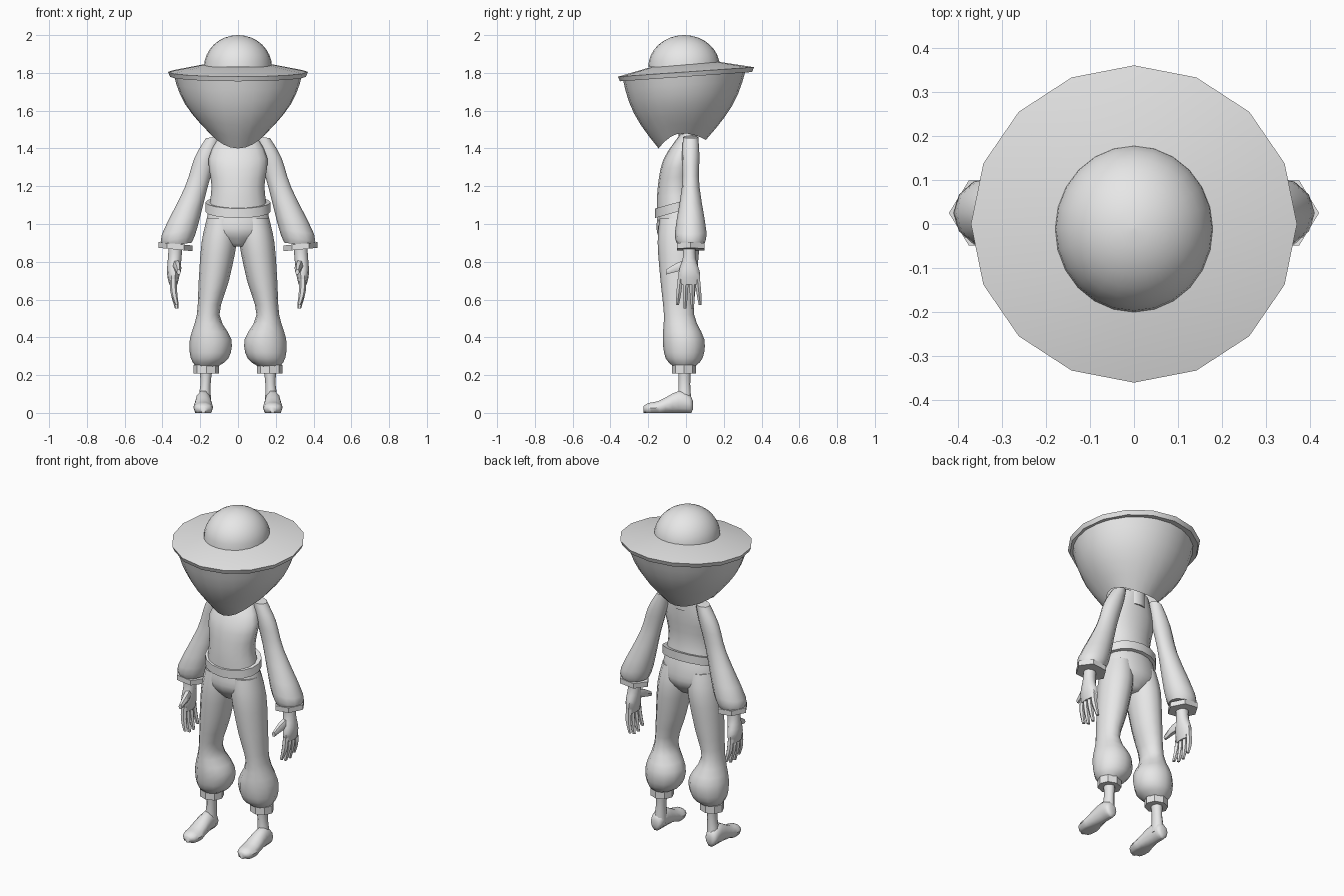
import bpy
import math
from math import sin, cos, pi, tau

start_cube = bpy.data.objects.get("Cube")
if start_cube:
    bpy.data.objects.remove(start_cube, do_unlink=True)

colour = (0.8, 0.8, 0.8, 1)
grey = bpy.data.materials.new("plain grey")
grey.use_nodes = True
grey.diffuse_color = colour
grey.node_tree.nodes["Principled BSDF"].inputs["Base Color"].default_value = colour


def skin(name, loops, caps=True, mirror=False, angle=50):
    """Bridge loops of equal length into one smooth shaded object."""
    count = len(loops[0])
    verts = [point for loop in loops for point in loop]
    faces = []
    for start in range(0, len(verts) - count, count):
        for i in range(count):
            j = (i + 1) % count
            faces.append((start + i, start + j, start + count + j, start + count + i))
    if caps:
        faces.append(tuple(reversed(range(count))))
        faces.append(tuple(range(len(verts) - count, len(verts))))
    mesh = bpy.data.meshes.new(name)
    mesh.from_pydata(verts, [], faces)
    mesh.materials.append(grey)
    part = bpy.data.objects.new(name, mesh)
    bpy.context.collection.objects.link(part)
    bpy.ops.object.select_all(action="DESELECT")
    part.select_set(True)
    bpy.context.view_layer.objects.active = part
    bpy.ops.object.mode_set(mode="EDIT")
    bpy.ops.mesh.select_all(action="SELECT")
    bpy.ops.mesh.normals_make_consistent(inside=False)
    bpy.ops.object.mode_set(mode="OBJECT")
    bpy.ops.object.shade_smooth_by_angle(angle=math.radians(angle))
    if mirror:
        part.modifiers.new("Mirror", "MIRROR")
    return part


def spline(values, steps):
    """Pass a smooth curve through the values."""
    padded = [values[0], *values, values[-1]]
    result = []
    for a, b, c, d in zip(padded, padded[1:], padded[2:], padded[3:]):
        for k in range(steps):
            t = k / steps
            bend = (c - a) * t + (2 * a - 5 * b + 4 * c - d) * t ** 2
            result.append(b + (bend + (3 * (b - c) + d - a) * t ** 3) / 2)
    return result + [values[-1]]


def loft(name, x=0, y=0, z=0, wide=0, deep=0, steps=3, sides=12,
         slope_x=0, slope_y=0, along="z", **options):
    """Elliptical rings; a single value stays constant along the part."""
    tracks = (x, y, z, wide, deep)
    size = max(len(track) for track in tracks if isinstance(track, (list, tuple)))
    full = [track if isinstance(track, (list, tuple)) else [track] * size for track in tracks]
    loops = []
    for cx, cy, cz, w, d in zip(*(spline(track, steps) for track in full)):
        loop = []
        for i in range(sides):
            u, v = w * cos(tau * i / sides), d * sin(tau * i / sides)
            if along == "z":
                loop.append((cx + u, cy + v, cz + u * slope_x + v * slope_y))
            else:
                loop.append((cx + u, cy, cz + v))
        loops.append(loop)
    return skin(name, loops, **options)


def band(name, z, wide, deep, height, lip, **options):
    """Thick cuff with a narrower opening at the top and bottom."""
    half = height / 2
    loft(name, z=(z - half, z - half, z + half, z + half),
         wide=(wide - lip, wide, wide, wide - lip),
         deep=(deep - lip, deep, deep, deep - lip), steps=1, angle=30, **options)


# Hat: thin tilted brim and a domed crown
loft("hat_brim", z=(1.79, 1.78, 1.805, 1.845), wide=(.3, .36, .37, .17),
     deep=(.29, .35, .36, .18), steps=1, sides=16, slope_y=.07, angle=35)
arc = [k * pi / 16.2 for k in range(9)]
loft("hat_crown", y=-.01, z=[1.83 + .17 * sin(a) for a in arc],
     wide=[.18 * cos(a) for a in arc], deep=[.19 * cos(a) for a in arc],
     steps=1, sides=24, angle=80)

# Veil: bulging funnel, its hem dipping at the front and back
veil = []
for row in range(7):
    t = row / 6
    bulge = .035 * sin(pi * t)
    loop = []
    for i in range(24):
        c, s = cos(tau * i / 24), sin(tau * i / 24)
        top = 1.79 + .02 * s
        hem = 1.48 - (.08 if s < 0 else .035) * s * s
        loop.append((c * (.34 - .19 * t + bulge),
                     s * (.325 - .2 * t + bulge) - .01 * (1 + t),
                     top + (hem - top) * t))
    veil.append(loop)
skin("veil", veil, caps=False, angle=80)

# Shirt, neck and the loose hem that rises to the back
loft("neck", y=.01, z=(1.4, 1.65), wide=.06, deep=.05)
loft("shirt", y=(-.05, -.055, -.035, .01), z=(1.08, 1.2, 1.35, 1.48),
     wide=(.155, .14, .155, .09), deep=(.105, .095, .085, .04), sides=16, slope_y=.1)
band("shirt_hem", y=-.045, z=1.09, wide=.172, deep=.118, height=.05, lip=.02,
     sides=16, slope_y=.28)

# Puffed sleeves with angular cuffs
loft("sleeve", x=(.13, .17, .22, .31, .32), y=.025, z=(1.46, 1.36, 1.2, .96, .89),
     wide=(.04, .06, .063, .093, .075), deep=(.04, .046, .046, .083, .07),
     slope_x=-.15, mirror=True)
band("sleeve_cuff", x=.33, y=.025, z=.88, wide=.09, deep=.085, height=.03, lip=.03,
     sides=6, slope_x=.1, mirror=True)

# Hands: palm, four spread fingers and a thumb pointing forward
loft("hand", x=(.33, .335, .342, .342), y=.017, z=(.9, .82, .74, .68),
     wide=(.036, .036, .034, .022), deep=(.036, .036, .06, .056), sides=10, mirror=True)
for i, name in enumerate(("index", "middle", "ring", "little")):
    spread = i - 1.5
    tip = .55 + .01 * spread ** 2
    loft(name + "_finger", x=(.343, .34, .324), z=(.71, .64, tip),
         y=[.015 + spread * reach for reach in (.03, .035, .04)],
         wide=(.018, .018, .01), deep=(.016, .015, .009), sides=6, mirror=True)
loft("thumb", x=(.33, .32, .314), y=(0, -.05, -.107), z=(.785, .77, .745),
     wide=(.022, .02, .011), deep=(.032, .026, .015), sides=6, along="y", mirror=True)

# Trousers: hips, legs ballooning below the knee, and cuffs
loft("trouser_hips", y=-.042, z=(1.1, 1.03, .95, .88), wide=(.145, .165, .16, .05),
     deep=(.095, .11, .11, .06), sides=16)
loft("trouser_leg", x=(.085, .1, .128, .158, .145, .15, .167),
     y=(-.045, -.04, -.04, -.037, -.013, -.01, -.01),
     z=(1.03, .9, .7, .52, .39, .29, .24), wide=(.08, .093, .08, .06, .11, .1, .05),
     deep=(.095, .11, .095, .08, .11, .098, .05), mirror=True)
band("trouser_cuff", x=.168, y=-.01, z=.23, wide=.068, deep=.063, height=.045, lip=.025,
     sides=8, mirror=True)

# Bare ankles and feet, the soles pressed flat on the ground
loft("ankle", x=(.17, .172, .18), y=-.008, z=(.24, .15, .04), wide=(.036, .027, .038),
     deep=(.035, .032, .04), sides=10, mirror=True)
foot = loft("foot", x=.184, y=(.036, .02, -.04, -.14, -.2, -.225),
            z=(.04, .048, .058, .03, .025, .022), wide=(.02, .038, .042, .052, .046, .02),
            deep=(.025, .046, .06, .037, .028, .014), sides=10, along="y", mirror=True)
for vert in foot.data.vertices:
    if vert.co.z < .012:
        vert.co.z = 0
